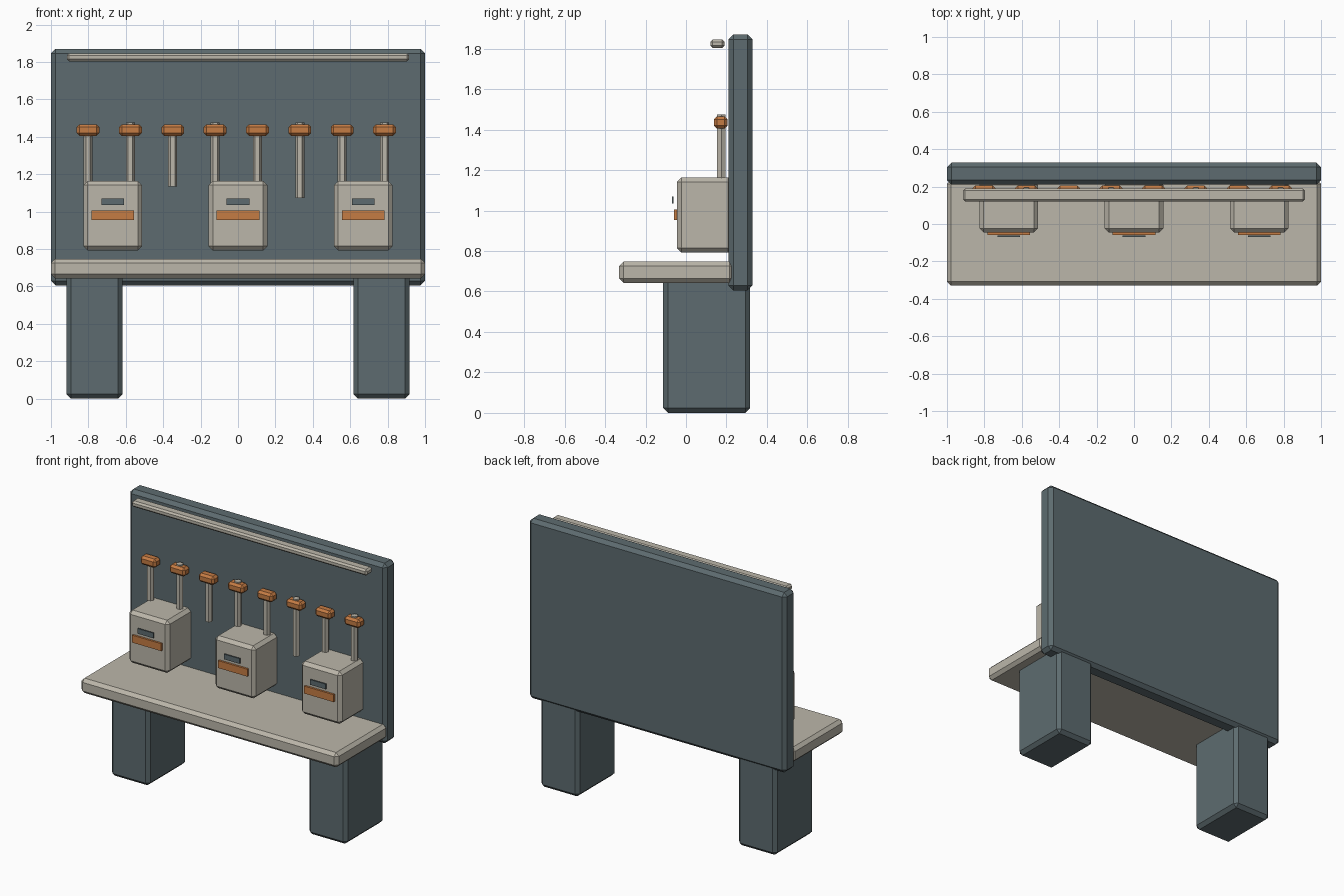
import bpy
import bmesh
from mathutils import Matrix, Vector

cube = bpy.data.objects.get("Cube")
if cube:
    bpy.data.objects.remove(cube, do_unlink=True)


def material(name, r, g, b):
    mat = bpy.data.materials.new(name)
    mat.use_nodes = True
    mat.diffuse_color = (r, g, b, 1)
    mat.node_tree.nodes["Principled BSDF"].inputs["Base Color"].default_value = (r, g, b, 1)
    return mat


SLATE = material("slate_grey", 0.11, 0.148, 0.16)
BEIGE = material("warm_beige", 0.50, 0.47, 0.40)
ORANGE = material("burnt_orange", 0.56, 0.20, 0.057)


def add_object(name, bm, mat):
    mesh = bpy.data.meshes.new(name)
    bm.to_mesh(mesh)
    bm.free()
    mesh.materials.append(mat)
    obj = bpy.data.objects.new(name, mesh)
    bpy.context.collection.objects.link(obj)
    return obj


def box(name, mat, low, high, chamfer=0.0):
    """Box between two corners, with flat chamfered edges."""
    low, high = Vector(low), Vector(high)
    bm = bmesh.new()
    bmesh.ops.create_cube(bm, size=1)
    bmesh.ops.scale(bm, vec=high - low, verts=bm.verts)
    bmesh.ops.translate(bm, vec=(low + high) / 2, verts=bm.verts)
    if chamfer:
        bmesh.ops.bevel(bm, geom=bm.edges[:], offset=chamfer, segments=1,
                        affect='EDGES', clamp_overlap=True)
    return add_object(name, bm, mat)


def hex_rod(name, mat, x, y, bottom, top, radius):
    """Upright six-sided rod with a corner facing front."""
    bm = bmesh.new()
    place = (Matrix.Translation((x, y, (bottom + top) / 2))
             @ Matrix.Rotation(1.5708, 4, 'Z'))
    bmesh.ops.create_cone(bm, cap_ends=True, segments=6, radius1=radius,
                          radius2=radius, depth=top - bottom, matrix=place)
    return add_object(name, bm, mat)


# Main structure
box("back_board", SLATE, (-1, 0.21, 0.605), (1, 0.328, 1.87), 0.024)
box("bench_top", BEIGE, (-1, -0.33, 0.643), (1, 0.237, 0.747), 0.022)
box("top_rail", BEIGE, (-0.915, 0.12, 1.803), (0.915, 0.19, 1.846), 0.012)
for side, x in (("right", -0.768), ("left", 0.768)):
    box(side + "_leg", SLATE, (x - 0.15, -0.113, 0), (x + 0.15, 0.317, 0.68), 0.024)

# Storage bins with label plates
for i, x in enumerate((-0.67, 0, 0.67)):
    n = str(i + 1)
    box("bin_" + n, BEIGE, (x - 0.157, -0.045, 0.793), (x + 0.157, 0.23, 1.163), 0.022)
    box("bin_stripe_" + n, ORANGE, (x - 0.114, -0.059, 0.954), (x + 0.114, -0.043, 1.006))
    box("bin_tag_" + n, SLATE, (x - 0.061, -0.07, 1.034), (x + 0.061, -0.061, 1.07))

# Hanging tools, alternating short and long handles
for i in range(8):
    x = -0.802 + i * 0.2265
    n = str(i + 1)
    bottom, top = (1.073, 1.475) if i % 2 else (1.133, 1.45)
    hex_rod("tool_handle_" + n, BEIGE, x, 0.175, bottom, top, 0.024)
    box("tool_head_" + n, ORANGE, (x - 0.061, 0.138, 1.405), (x + 0.061, 0.206, 1.466), 0.015)
